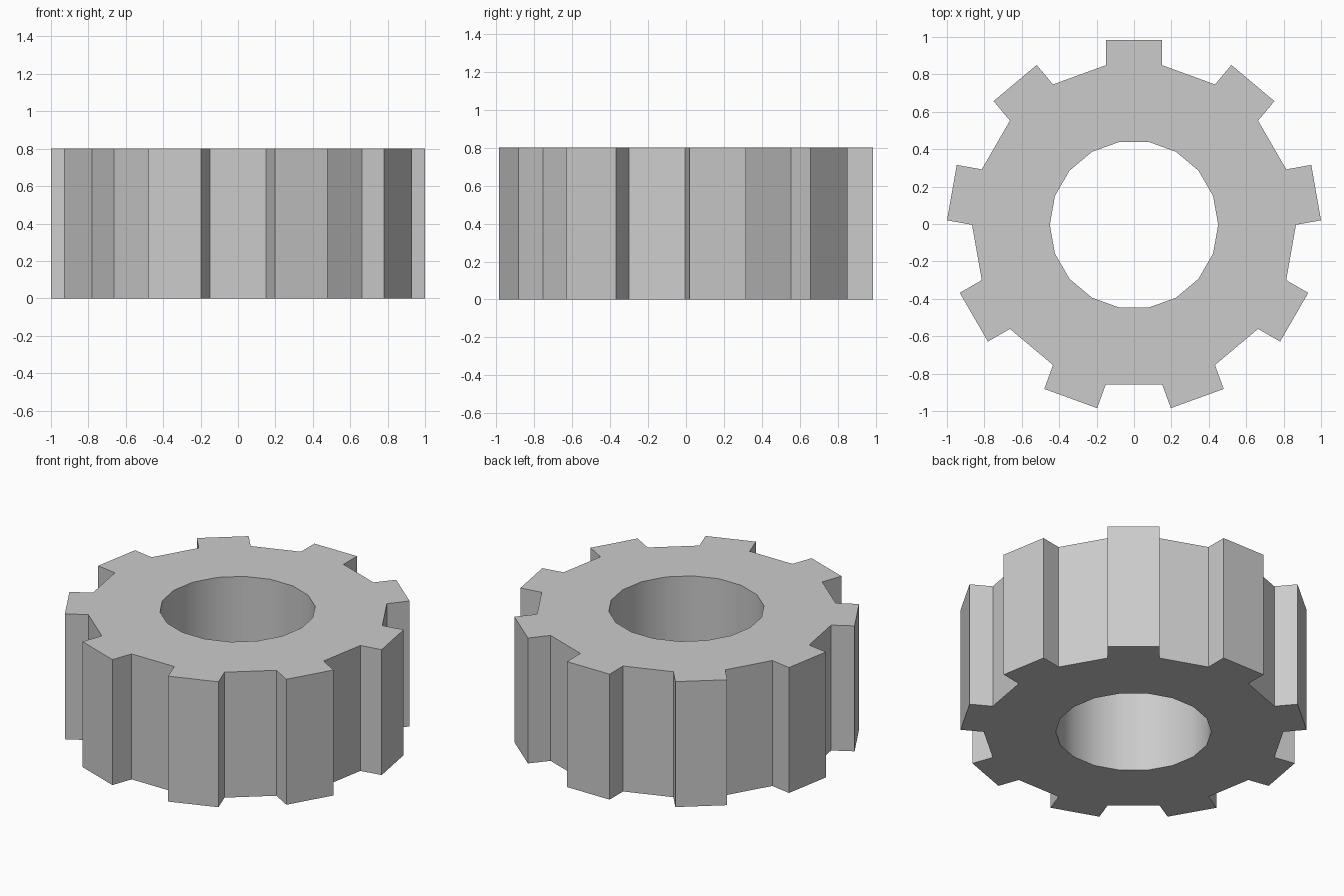
import bpy, bmesh
from math import radians, cos, sin
from mathutils import Vector

if "Cube" in bpy.data.objects:
    bpy.data.objects.remove(bpy.data.objects["Cube"])

TEETH, HEIGHT = 9, 0.8
ROOT_R, BORE_R, TOOTH = 0.866, 0.45, 0.136
N = TEETH * 2
SHIFT = Vector((0, -0.004, 0))   # centres the bounding box


def polar(r, deg):
    return Vector((cos(radians(deg)) * r, sin(radians(deg)) * r, 0))


bm = bmesh.new()

# Flat ring between the bore and the tooth roots
step = 360 / N
bore = [bm.verts.new(polar(BORE_R, i * step) + SHIFT) for i in range(N)]
root = [bm.verts.new(polar(ROOT_R, i * step) + SHIFT) for i in range(N)]
for i in range(N):
    j = (i + 1) % N
    bm.faces.new((bore[i], root[i], root[j], bore[j]))

    # Parallel-sided tooth on every other segment
    if i % 2 == 0:
        out = polar(TOOTH, (i + 0.5) * step)
        a = bm.verts.new(root[i].co + out)
        b = bm.verts.new(root[j].co + out)
        bm.faces.new((root[i], a, b, root[j]))

# Extrude the profile to full height
ext = bmesh.ops.extrude_face_region(bm, geom=bm.faces[:], use_keep_orig=True)
top = [g for g in ext["geom"] if isinstance(g, bmesh.types.BMVert)]
bmesh.ops.translate(bm, verts=top, vec=(0, 0, HEIGHT))
bmesh.ops.recalc_face_normals(bm, faces=bm.faces[:])

mesh = bpy.data.meshes.new("gear")
bm.to_mesh(mesh)
bm.free()
gear = bpy.data.objects.new("gear", mesh)
bpy.context.collection.objects.link(gear)

# Smooth bore, crisp teeth
bpy.context.view_layer.objects.active = gear
gear.select_set(True)
bpy.ops.object.shade_smooth_by_angle(angle=radians(30))
